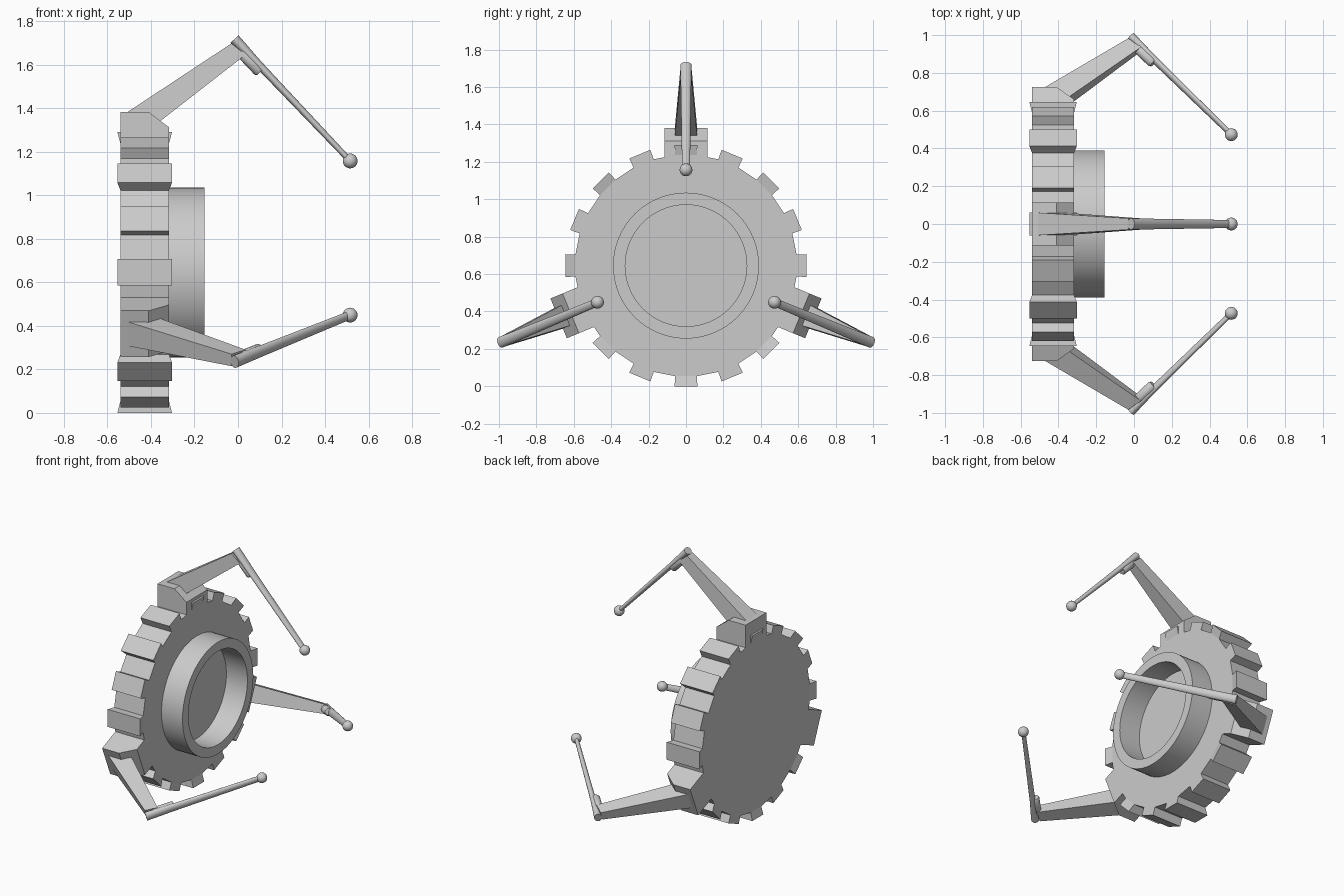
import bpy, bmesh
from math import sin, cos, pi, radians
from mathutils import Vector, Matrix

if "Cube" in bpy.data.objects:
    bpy.data.objects.remove(bpy.data.objects["Cube"])

HUB = Vector((0, 0, 0.645))   # hub axis runs along x


def finish(bm, name, smooth=False, turn=0.0):
    bmesh.ops.recalc_face_normals(bm, faces=bm.faces)
    me = bpy.data.meshes.new(name)
    bm.to_mesh(me)
    bm.free()
    ob = bpy.data.objects.new(name, me)
    bpy.context.collection.objects.link(ob)
    ob.matrix_world = Matrix.Translation(HUB) @ Matrix.Rotation(turn, 4, 'X')
    if smooth:
        bpy.ops.object.select_all(action='DESELECT')
        bpy.context.view_layer.objects.active = ob
        ob.select_set(True)
        bpy.ops.object.shade_smooth_by_angle(angle=radians(35))
    return ob


def loft(bm, loops):
    """Skin a list of equal point loops and cap both ends."""
    rings = [[bm.verts.new(p) for p in lp] for lp in loops]
    n = len(rings[0])
    for a, b in zip(rings, rings[1:]):
        for i in range(n):
            bm.faces.new((a[i], a[(i + 1) % n], b[(i + 1) % n], b[i]))
    bm.faces.new(rings[0])
    bm.faces.new(rings[-1])


def circle(x, r, n, phase=0.0):
    return [(x, r * cos(2 * pi * i / n + phase), r * sin(2 * pi * i / n + phase))
            for i in range(n)]


# Toothed disc: every second rim face pulled outward, every other tooth flared
bm = bmesh.new()
loft(bm, [circle(-0.54, 0.594, 32, pi / 32), circle(-0.317, 0.594, 32, pi / 32)])
bm.normal_update()
for k in range(16):
    a = k * pi / 8
    out = Vector((0, cos(a), sin(a)))
    side = Vector((0, -sin(a), cos(a)))
    face = max((f for f in bm.faces if len(f.verts) == 4),
               key=lambda f: f.calc_center_median().normalized().dot(out)
               + f.normal.dot(out))
    verts = bmesh.ops.extrude_discrete_faces(bm, faces=[face])['faces'][0].verts
    grow = 0.014 if k % 2 == 0 else 0.0
    for v in verts:
        s = 1 if v.co.dot(side) > 0 else -1
        v.co = Vector((v.co.x, 0, 0)) + out * 0.645 + side * s * 0.061
        v.co.x += grow if v.co.x > -0.43 else -grow
finish(bm, "toothed_disc")

# Raised ring on the disc face
bm = bmesh.new()
prof = [(-0.32, 0.39), (-0.155, 0.39), (-0.155, 0.325), (-0.32, 0.325)]
rings = [[bm.verts.new(p) for p in circle(x, r, 64)] for x, r in prof]
for j in range(4):
    a, b = rings[j], rings[(j + 1) % 4]
    for i in range(64):
        bm.faces.new((a[i], a[(i + 1) % 64], b[(i + 1) % 64], b[i]))
finish(bm, "hub_ring", True)


def rod_section(p, d, w, t, n=20):
    """Elliptical section at p across direction d: w along y, t in plane."""
    up = Vector((-d.z, 0, d.x))
    return [p + Vector((0, w * cos(2 * pi * i / n), 0)) + up * (t * sin(2 * pi * i / n))
            for i in range(n)]


def arm(label, turn):
    # Mount block with chamfered front edge
    block = [(-0.54, 0.56), (-0.54, 0.737), (-0.41, 0.737), (-0.317, 0.667), (-0.317, 0.56)]
    bm = bmesh.new()
    loft(bm, [[(x, y, z) for x, z in block] for y in (-0.115, 0.115)])
    finish(bm, label + "_mount_block", turn=turn)

    # Tapered upper arm
    bm = bmesh.new()
    loft(bm, [[(x0, -w, z0), (x0, w, z0), (x1, w, z1), (x1, -w, z1)]
              for x0, z0, x1, z1, w in ((-0.51, 0.735, -0.37, 0.685, 0.06),
                                        (-0.03, 1.052, 0.035, 1.0, 0.03))])
    finish(bm, label + "_upper_arm", turn=turn)

    # Flattened rod, tapering to the tip
    start, tip = Vector((-0.016, 0, 1.072)), Vector((0.515, 0, 0.512))
    d = (tip - start).normalized()
    bm = bmesh.new()
    loft(bm, [rod_section(start, d, 0.03, 0.025),
              rod_section(start + d * 0.16, d, 0.028, 0.018),
              rod_section(tip, d, 0.021, 0.013)])
    finish(bm, label + "_rod", True, turn)

    # Rounded knuckle under the rod
    base = Vector((0.058, 0, 0.968))
    bm = bmesh.new()
    loft(bm, [rod_section(base + d * s, d, r, r)
              for s, r in ((-0.07, 0.022), (-0.05, 0.028), (0.055, 0.028), (0.065, 0.022))])
    finish(bm, label + "_knuckle", True, turn)

    # Ball tip
    bm = bmesh.new()
    bmesh.ops.create_uvsphere(bm, u_segments=24, v_segments=14, radius=0.034,
                              matrix=Matrix.Translation(tip))
    finish(bm, label + "_ball_tip", True, turn)


# One arm on top, one low on each side
for label, deg in (("top", 0), ("left", 112.5), ("right", -112.5)):
    arm(label, radians(deg))
